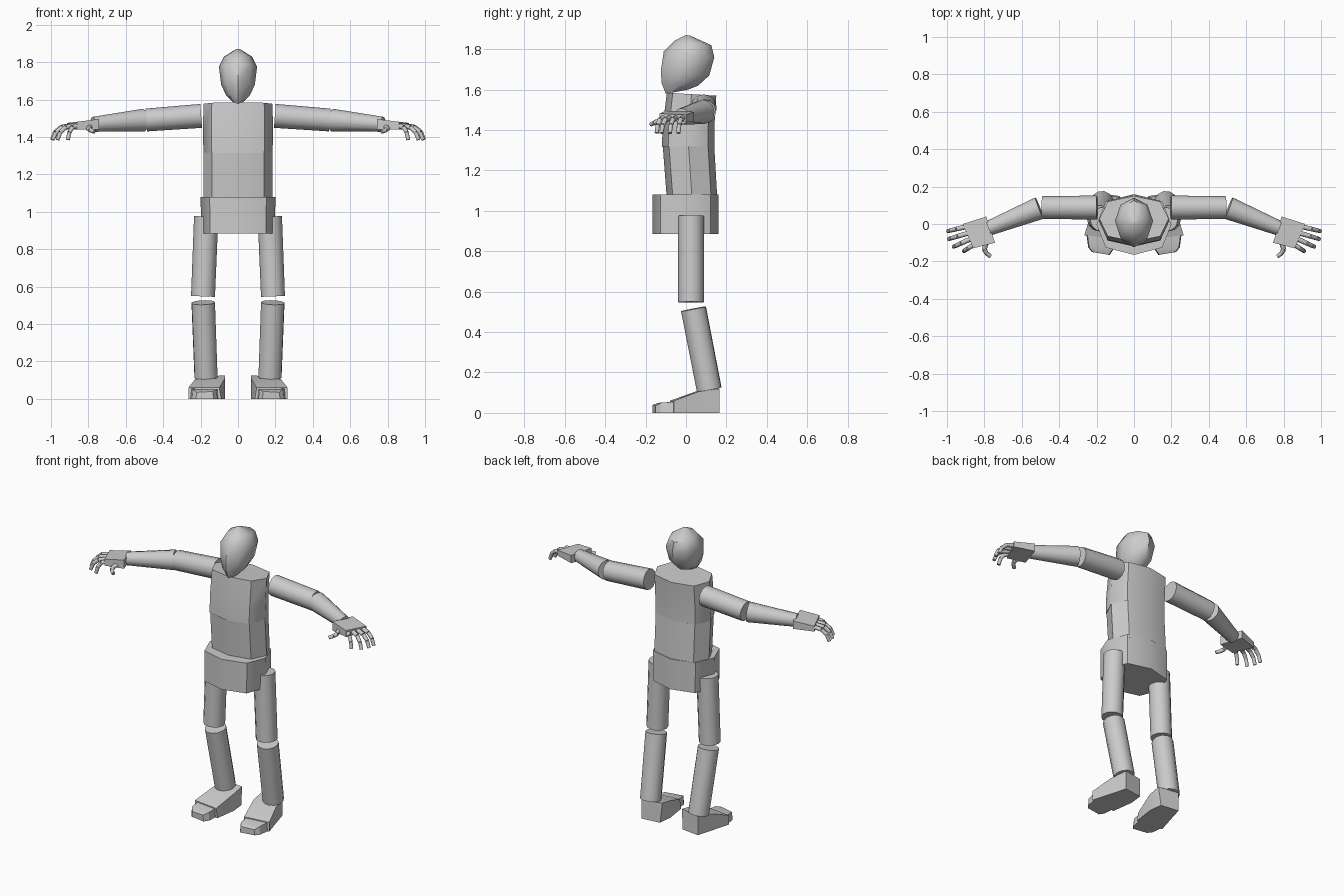
import bpy, bmesh
from math import sin, cos, pi, radians
from mathutils import Vector


def finish(bm, name, mirror=False, angle=50):
    bmesh.ops.recalc_face_normals(bm, faces=bm.faces)
    me = bpy.data.meshes.new(name)
    bm.to_mesh(me)
    bm.free()
    ob = bpy.data.objects.new(name, me)
    bpy.context.collection.objects.link(ob)
    bpy.ops.object.select_all(action='DESELECT')
    ob.select_set(True)
    bpy.context.view_layer.objects.active = ob
    bpy.ops.object.shade_smooth_by_angle(angle=radians(angle))
    if mirror:
        ob.modifiers.new("Mirror", 'MIRROR').use_mirror_merge = False
    return ob


def skin(bm, loops):
    rings = [[bm.verts.new(p) for p in loop] for loop in loops]
    n = len(rings[0])
    for a, b in zip(rings, rings[1:]):
        for i in range(n):
            j = (i + 1) % n
            bm.faces.new((a[i], a[j], b[j], b[i]))
    bm.faces.new(rings[0][::-1])
    bm.faces.new(rings[-1])


def body(name, rings, power=1.0, n=8):
    """rings: front y, front z, back y, back z, half width"""
    def shape(v):
        return (1 if v > 0 else -1) * abs(v) ** power
    bm = bmesh.new()
    loops = []
    for fy, fz, by, bz, w in rings:
        loop = []
        for i in range(n):
            a = 2 * pi * i / n
            t = (1 + shape(sin(a))) / 2
            loop.append((w * shape(cos(a)), fy + (by - fy) * t, fz + (bz - fz) * t))
        loops.append(loop)
    skin(bm, loops)
    return finish(bm, name)


def add_tube(bm, p, q, r0, r1, n):
    p, q = Vector(p), Vector(q)
    rot = (q - p).to_track_quat('Z', 'Y')
    ring = [Vector((cos(2 * pi * i / n), sin(2 * pi * i / n), 0)) for i in range(n)]
    skin(bm, [[c + rot @ (v * r) for v in ring] for c, r in ((p, r0), (q, r1))])


def limb(name, p, q, r0, r1, n=12):
    bm = bmesh.new()
    add_tube(bm, p, q, r0, r1, n)
    return finish(bm, name, mirror=True)


def slab(name, loops):
    bm = bmesh.new()
    skin(bm, loops)
    return finish(bm, name, mirror=True, angle=30)


# Head and torso
body("head", [
    (-0.10, 1.58, 0.01, 1.60, 0.03),
    (-0.12, 1.63, 0.06, 1.62, 0.065),
    (-0.125, 1.69, 0.115, 1.67, 0.09),
    (-0.11, 1.79, 0.14, 1.76, 0.102),
    (-0.06, 1.84, 0.125, 1.82, 0.075),
    (0.0, 1.87, 0.02, 1.868, 0.012)])
body("chest", [(-0.12, 1.315, 0.14, 1.32, 0.185),
               (-0.115, 1.42, 0.14, 1.41, 0.187),
               (-0.095, 1.585, 0.15, 1.57, 0.185)], 0.8)
body("abdomen", [(-0.095, 1.06, 0.155, 1.06, 0.184),
                 (-0.115, 1.32, 0.14, 1.32, 0.184)], 0.8)
body("pelvis", [(-0.165, 0.885, 0.16, 0.885, 0.197),
                (-0.165, 1.08, 0.16, 1.08, 0.2)], 0.8)

# Arms and legs
limb("upper_arm", (0.197, 0.088, 1.513), (0.49, 0.088, 1.491), 0.064, 0.061)
limb("forearm", (0.505, 0.085, 1.49), (0.775, -0.022, 1.468), 0.061, 0.04)
limb("thigh", (0.17, 0.025, 0.975), (0.187, 0.025, 0.548), 0.065, 0.064)
limb("shin", (0.186, 0.037, 0.515), (0.171, 0.115, 0.115), 0.064, 0.063)

# Hand
palm = [(0.79, 0.04), (0.743, -0.10), (0.86, -0.13), (0.915, 0.0)]
slab("hand", [[(x, y, 1.44) for x, y in palm],
              [(x, y, 1.495 - 0.12 * (x - 0.75)) for x, y in palm]])

# Fingers and thumb
bm = bmesh.new()
for base, tip in (((0.90, -0.015), (0.995, -0.038)), ((0.89, -0.05), (0.99, -0.08)),
                  ((0.878, -0.082), (0.965, -0.122)), ((0.86, -0.112), (0.91, -0.145))):
    pts = [(base[0] + (tip[0] - base[0]) * t, base[1] + (tip[1] - base[1]) * t, z)
           for t, z in ((0, 1.46), (0.5, 1.452), (0.83, 1.425), (1, 1.385))]
    for k in range(3):
        add_tube(bm, pts[k], pts[k + 1], 0.0135 - 0.001 * k, 0.0125 - 0.001 * k, 8)
thumb = [(0.79, -0.10, 1.455), (0.80, -0.135, 1.445), (0.79, -0.155, 1.437), (0.768, -0.173, 1.428)]
for k in range(3):
    add_tube(bm, thumb[k], thumb[k + 1], 0.014 - 0.001 * k, 0.013 - 0.001 * k, 8)
finish(bm, "fingers", mirror=True)

# Foot and toe
slab("foot", [
    [(0.08, 0.15, 0), (0.20, 0.165, 0), (0.20, 0.165, 0.12), (0.07, 0.14, 0.125)],
    [(0.07, 0.06, 0), (0.23, 0.06, 0), (0.23, 0.06, 0.105), (0.07, 0.06, 0.11)],
    [(0.09, -0.08, 0), (0.265, -0.06, 0), (0.265, -0.06, 0.06), (0.10, -0.08, 0.06)]])
slab("toe", [
    [(0.105, -0.06, 0), (0.255, -0.05, 0), (0.25, -0.05, 0.055), (0.11, -0.06, 0.055)],
    [(0.11, -0.135, 0), (0.245, -0.125, 0), (0.24, -0.125, 0.05), (0.115, -0.135, 0.05)],
    [(0.13, -0.165, 0), (0.225, -0.15, 0), (0.22, -0.15, 0.035), (0.135, -0.165, 0.04)]])
